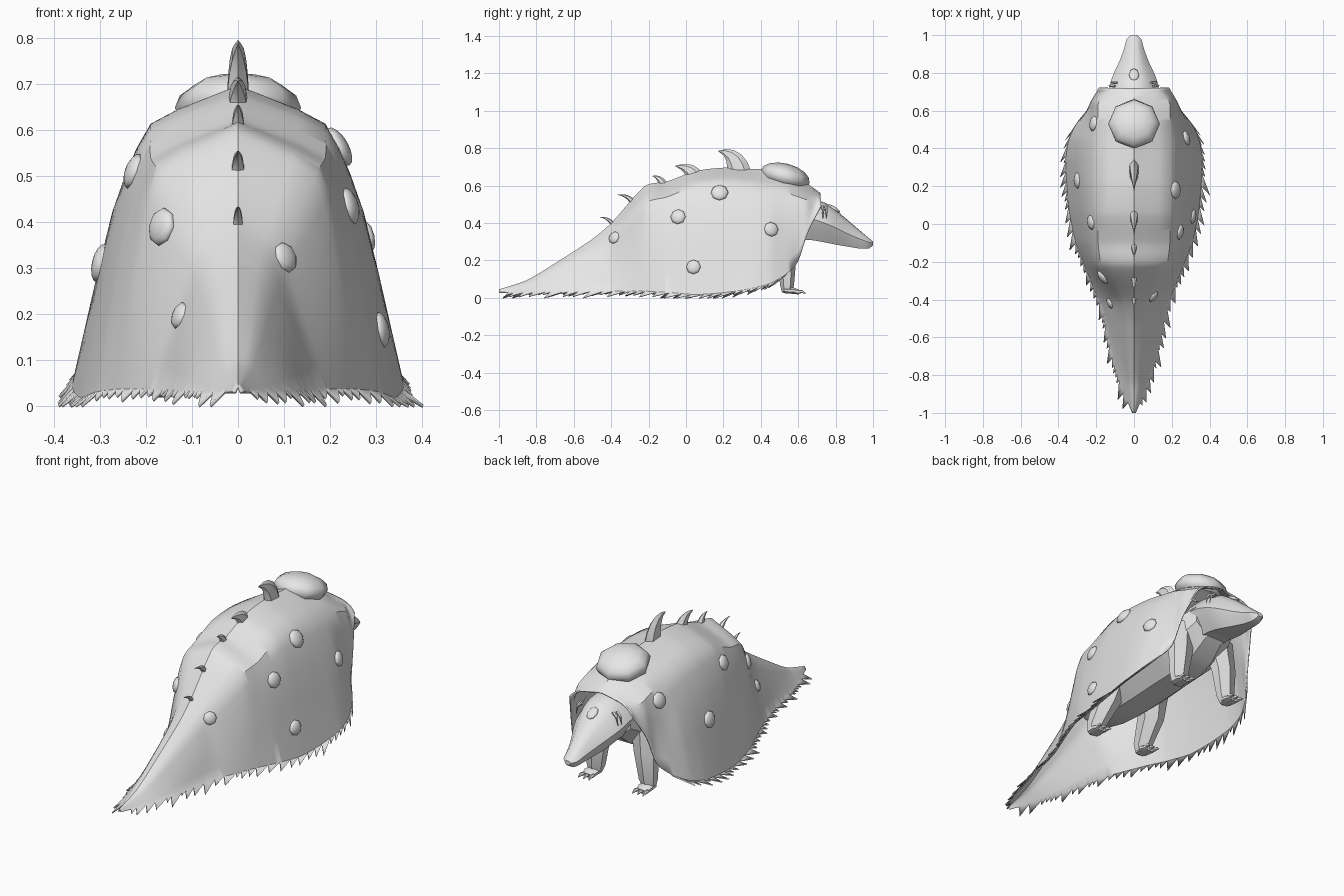
import bpy, bmesh, math, random
from mathutils import Vector, Matrix
from mathutils.bvhtree import BVHTree

if "Cube" in bpy.data.objects:
    bpy.data.objects.remove(bpy.data.objects["Cube"])

random.seed(7)
grey = bpy.data.materials.new("plain_grey")
grey.diffuse_color = (0.8, 0.8, 0.8, 1)
grey.use_nodes = True
grey.node_tree.nodes["Principled BSDF"].inputs["Base Color"].default_value = grey.diffuse_color


def finish(name, bm, angle=35):
    me = bpy.data.meshes.new(name)
    bm.to_mesh(me)
    bm.free()
    ob = bpy.data.objects.new(name, me)
    bpy.context.collection.objects.link(ob)
    me.materials.append(grey)
    bpy.ops.object.select_all(action='DESELECT')
    ob.select_set(True)
    bpy.context.view_layer.objects.active = ob
    bpy.ops.object.shade_smooth_by_angle(angle=math.radians(angle))
    return ob


def loft(name, rings, angle=35):
    """Closed skin through rings of equal point count."""
    bm = bmesh.new()
    rows = [[bm.verts.new(p) for p in r] for r in rings]
    n = len(rows[0])
    for a, b in zip(rows, rows[1:]):
        for i in range(n):
            bm.faces.new((a[i], a[(i + 1) % n], b[(i + 1) % n], b[i]))
    bm.faces.new(rows[0])
    bm.faces.new(rows[-1])
    bmesh.ops.recalc_face_normals(bm, faces=bm.faces)
    return finish(name, bm, angle)


def limb(name, pts, radii, flat=1.0, sides=8, angle=35):
    """Tapered tube along a path; flat scales its thickness in the path plane."""
    pts = [Vector(p) for p in pts]
    rings = []
    for i, p in enumerate(pts):
        t = (pts[min(i + 1, len(pts) - 1)] - pts[max(i - 1, 0)]).normalized()
        u = (Vector((1, 0, 0)) - t * t.x).normalized()
        v = t.cross(u)
        rings.append([p + radii[i] * (u * math.cos(a) + v * flat * math.sin(a))
                      for a in (math.tau * (k + 0.5) / sides for k in range(sides))])
    return loft(name, rings, angle)


def smooth_keys(keys, x, curve=1.0):
    """Interpolate key rows by their first entry; curve blends linear to cubic."""
    i = max(0, min(len(keys) - 2, sum(k[0] <= x for k in keys) - 1))
    a, b = keys[i], keys[i + 1]

    def slope(j, c):
        p, q = keys[max(j - 1, 0)], keys[min(j + 1, len(keys) - 1)]
        return (q[c] - p[c]) / (q[0] - p[0])
    h = b[0] - a[0]
    t = (x - a[0]) / h
    cubic = [(2*t**3 - 3*t*t + 1) * a[c] + (t**3 - 2*t*t + t) * h * slope(i, c)
             + (3*t*t - 2*t**3) * b[c] + (t**3 - t*t) * h * slope(i + 1, c)
             for c in range(1, len(a))]
    return [curve * v + (1 - curve) * (a[c] + t * (b[c] - a[c]))
            for c, v in enumerate(cubic, 1)]


# Cloak: y, ridge z, shoulder x z, flank x z, hem x z
cloak_keys = [
    (-1.0, .045, .004, .042, .007, .037, .010, .030),
    (-.85, .095, .022, .085, .045, .062, .072, .033),
    (-.70, .185, .040, .160, .078, .100, .118, .035),
    (-.50, .315, .062, .270, .112, .170, .160, .037),
    (-.40, .400, .085, .335, .134, .200, .190, .037),
    (-.22, .598, .172, .508, .223, .300, .262, .036),
    (-.10, .623, .190, .540, .250, .360, .308, .030),
    (.05, .678, .190, .600, .260, .430, .340, .018),
    (.20, .696, .190, .613, .270, .430, .355, .028),
    (.35, .690, .190, .600, .278, .400, .360, .050),
    (.45, .685, .190, .580, .277, .370, .343, .078),
    (.54, .672, .190, .560, .250, .350, .300, .130),
    (.60, .645, .190, .540, .230, .370, .252, .195),
    (.65, .610, .185, .525, .215, .420, .228, .345),
    (.72, .560, .110, .542, .160, .520, .187, .490)]
N, M = 130, 9
bm = bmesh.new()
rows = []
for i in range(N + 1):
    y = -1 + 1.72 * i / N
    k = smooth_keys(cloak_keys, y, .7)
    sect = [(0, 0, k[0]), (1, k[1], k[2]), (2, k[3], k[4]), (3, k[5], k[6])]
    half = [smooth_keys(sect, 3 * j / M, .5) for j in range(M + 1)]
    full = [(-x, z) for x, z in half[:0:-1]] + half
    rows.append([bm.verts.new((x, y, z)) for x, z in full])
for a, b in zip(rows, rows[1:]):
    for j in range(2 * M):
        bm.faces.new((a[j], a[j + 1], b[j + 1], b[j]))
# Ragged fringe: wide backswept sawteeth along both hems
for s, col in ((-1, 0), (1, 2 * M)):
    i = 4
    while i < 116:
        n = random.choice((2, 3, 4, 5))
        h = [rows[i + d][col] for d in range(n + 1)]
        size = n / 3.2 * random.uniform(.7, 1.2)
        if i > 84:
            size *= 1.3
        p0 = h[0].co
        tip = bm.verts.new((p0.x + s * .020 * size, max(-1, p0.y - .022 * size),
                            max(.002, p0.z - .020 * size)))
        for p, q in zip(h, h[1:]):
            bm.faces.new((p, q, tip))
        i += n
bmesh.ops.recalc_face_normals(bm, faces=bm.faces)
if sum(f.normal.z * f.calc_area() for f in bm.faces) < 0:
    bmesh.ops.reverse_faces(bm, faces=bm.faces)
tree = BVHTree.FromBMesh(bm)
cloak = finish("cloak", bm)
mod = cloak.modifiers.new("thickness", 'SOLIDIFY')
mod.thickness = .007
mod.offset = -1


def bump(name, loc, normal, sx, sy, sz, cut=-.3):
    """Flattened ball with its hidden underside trimmed away."""
    bm = bmesh.new()
    bmesh.ops.create_uvsphere(bm, u_segments=8, v_segments=8, radius=1)
    bmesh.ops.bisect_plane(bm, geom=bm.verts[:] + bm.edges[:] + bm.faces[:],
                           plane_co=(0, 0, cut), plane_no=(0, 0, -1), clear_outer=True)
    rot = Vector(normal).to_track_quat('Z', 'Y').to_matrix().to_4x4()
    bm.transform(Matrix.Translation(loc) @ rot @ Matrix.Diagonal((sx, sy, sz, 1)))
    return finish(name, bm, 50)


# Wart bumps on the flanks and the dome on the shoulders
for x, y, z, r in ((.205, .18, .555, .047), (.23, -.04, .430, .041), (.11, -.39, .325, .034),
                   (.29, .46, .37, .040), (.31, .04, .165, .039), (-.205, .53, .50, .042),
                   (-.30, .23, .31, .043), (-.215, .01, .505, .040), (-.15, -.27, .385, .042),
                   (-.13, -.42, .197, .030)):
    loc, nor, _, _ = tree.find_nearest(Vector((x, y, z)))
    if nor.x * x < 0:
        nor = -nor
    bump("flank_bump", loc, nor, r, r, r * .45)
bump("shoulder_dome", (0, .53, .648), (0, .27, 1), .137, .135, .07, -.5)

# Backswept spines along the ridge: base y z, tip y z, half width, depth ratio
for y, z, ty, tz, w, f in ((.285, .685, .172, .785, .025, 2.3), (.045, .665, -.06, .705, .022, 1.9),
                           (-.115, .61, -.18, .652, .015, 1.5), (-.285, .53, -.372, .553, .014, 1.0),
                           (-.39, .41, -.465, .433, .011, 1.0)):
    a, c = Vector((0, y, z - .02)), Vector((0, ty, tz))
    b = Vector((0, y - .02, tz - .004))
    path = [a.lerp(b, t).lerp(b.lerp(c, t), t) for t in (0, .2, .4, .6, .8, 1)]
    limb("ridge_spine", path, [w * k for k in (1.1, 1, .82, .58, .3, .02)], f, 6)

# Head: y, top z, crease z, bottom z, half width
head_keys = [(.55, .53, .44, .31, .13), (.66, .53, .425, .31, .135), (.74, .510, .40, .297, .127),
             (.80, .470, .375, .285, .106), (.86, .42, .345, .275, .078),
             (.93, .36, .315, .264, .052), (.98, .318, .297, .265, .038),
             (1.0, .302, .293, .280, .018)]
rings = []
for i in range(23):
    y = .55 + .45 * i / 22
    t, c, b, w = smooth_keys(head_keys, y)
    half = [(.32 * w, t - .06 * (t - c)), (.66 * w, t - .32 * (t - c)), (w, c),
            (.86 * w, c - .35 * (c - b)), (.5 * w, b)]
    rings.append([(0, y, t)] + [(x, y, z) for x, z in half]
                 + [(-x, y, z) for x, z in half[::-1]])
loft("head", rings, 30)
bump("forehead_spot", (0, .79, .477), (0, .6, 1), .027, .038, .012, -.6)

# Belly body under the cloak
body_keys = [(-.36, .32, .06, .06), (-.25, .31, .14, .12), (-.05, .32, .175, .15),
             (.25, .35, .18, .17), (.50, .36, .17, .16), (.64, .41, .13, .11)]
rings = []
for i in range(11):
    y = -.36 + i / 10
    z, w, h = smooth_keys(body_keys, y)
    rings.append([(w * math.cos(a), y, z + h * math.sin(a))
                  for a in (math.tau * (k + .5) / 8 for k in range(8))])
loft("body", rings, 30)

for s in (-1, 1):
    # Legs
    limb("front_leg", [(s*.125, .51, .38), (s*.145, .54, .21), (s*.155, .54, .07), (s*.16, .54, .03)],
         (.09, .067, .050, .036), .75, 6, 30)
    limb("hind_leg", [(s*.12, -.03, .32), (s*.145, -.04, .19), (s*.157, -.12, .07), (s*.16, -.125, .03)],
         (.11, .07, .048, .036), .9, 6, 30)
    for name, fy in (("front", .525), ("hind", -.14)):
        limb(name + "_foot", [(s*.16, fy, .04), (s*.16, fy + .05, .038), (s*.16, fy + .08, .03)],
             (.036, .040, .030), .45, 8)
        for d in (-.024, 0, .024):
            limb(name + "_claw", [(s*.16 + d, fy + .065, .032), (s*.16 + d * 1.2, fy + .095, .034),
                                  (s*.16 + d * 1.3, fy + .115, .024)], (.011, .009, .001), 1, 5)
    # Cheek tufts hanging beside the hood opening
    for y, x, z in ((.73, .122, .475), (.748, .112, .475)):
        limb("cheek_tuft", [(s * (x - .02), y, z + .015), (s * (x + .004), y + .003, z - .005),
                            (s * (x + .012), y + .002, z - .05)], (.008, .007, .001), 1, 5)
